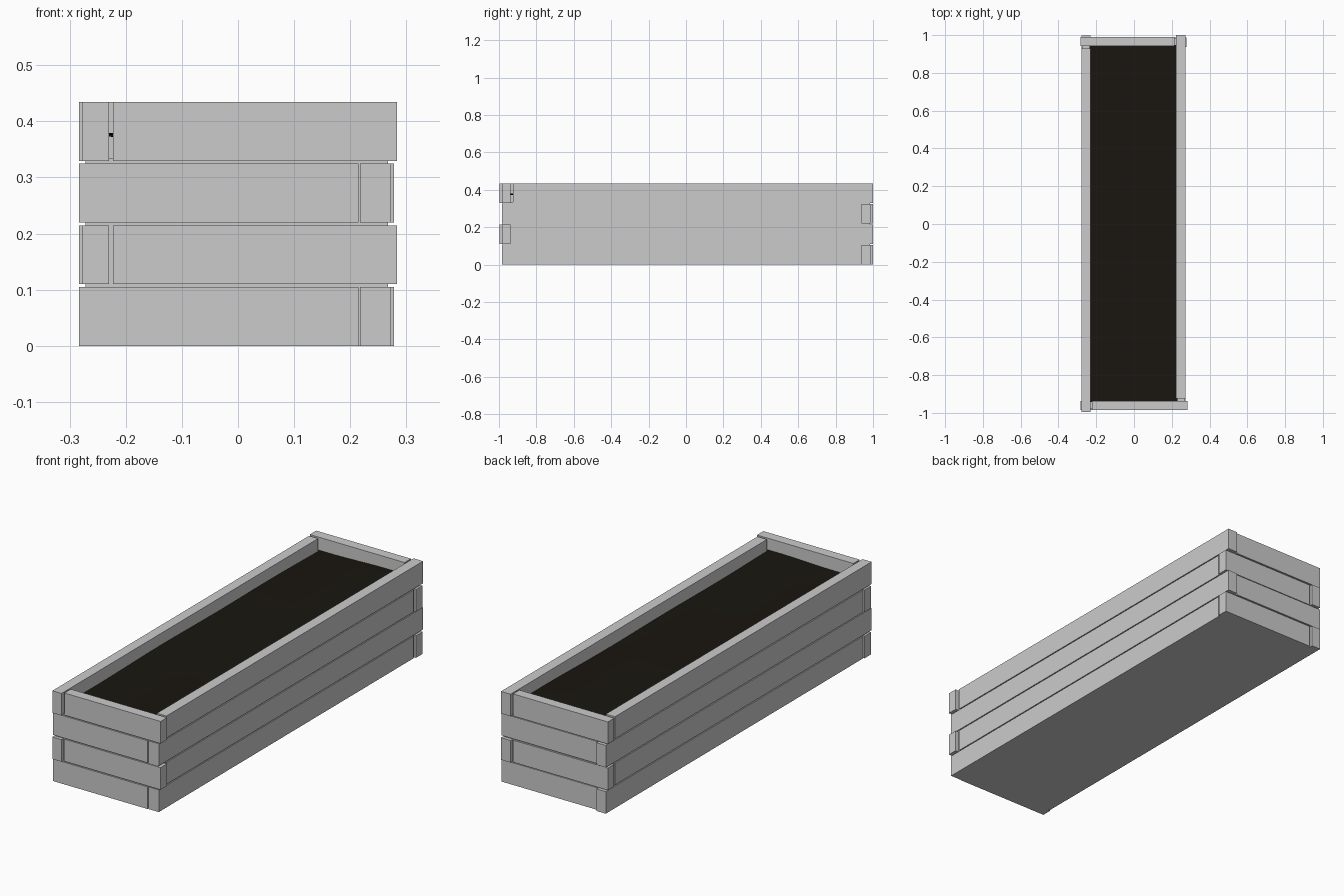
import bpy, bmesh, math

if "Cube" in bpy.data.objects:
    bpy.data.objects.remove(bpy.data.objects["Cube"])

def box(name, x0, x1, y0, y1, z0, z1):
    bm = bmesh.new()
    bmesh.ops.create_cube(bm, size=1)
    for v in bm.verts:
        v.co.x = x1 if v.co.x > 0 else x0
        v.co.y = y1 if v.co.y > 0 else y0
        v.co.z = z1 if v.co.z > 0 else z0
    return finish(name, bm)

def finish(name, bm):
    me = bpy.data.meshes.new(name)
    bm.to_mesh(me)
    bm.free()
    ob = bpy.data.objects.new(name, me)
    bpy.context.collection.objects.link(ob)
    return ob

# Planks per layer type: x0, x1, y0, y1 (overlap direction alternates)
EVEN = {
    "front_plank": (-0.283, 0.215, -0.985, -0.937),
    "right_plank": (0.217, 0.272, -0.983, 0.928),
    "back_plank": (-0.223, 0.278, 0.938, 0.988),
    "left_plank": (-0.278, -0.230, -0.930, 0.999),
}
ODD = {
    "front_plank": (-0.223, 0.283, -0.985, -0.937),
    "right_plank": (0.222, 0.272, -0.925, 1.000),
    "back_plank": (-0.283, 0.215, 0.943, 0.991),
    "left_plank": (-0.278, -0.230, -0.996, 0.930),
}

# Four courses of interlocking planks
PITCH, HEIGHT = 0.1097, 0.105
for i in range(4):
    for name, (x0, x1, y0, y1) in (ODD if i % 2 else EVEN).items():
        box(f"{name}_{i + 1}", x0, x1, y0, y1, i * PITCH, i * PITCH + HEIGHT)

# Inner liner seen through the gaps and from below
box("liner", -0.272, 0.267, -0.980, 0.983, 0, 0.335)

# Gently uneven soil surface
bm = bmesh.new()
bmesh.ops.create_grid(bm, x_segments=12, y_segments=40, size=1)
for v in bm.verts:
    x, y = v.co.x * 0.232 - 0.003, v.co.y * 0.945 + 0.003
    v.co = (x, y, 0.376 + 0.004 * math.sin(5 * y + 3 * x) * math.cos(9 * x + 2 * y))
soil = finish("soil", bm)
for p in soil.data.polygons:
    p.use_smooth = True
mat = bpy.data.materials.new("soil_dark")
mat.diffuse_color = (0.01, 0.008, 0.005, 1)
mat.use_nodes = True
mat.node_tree.nodes["Principled BSDF"].inputs["Base Color"].default_value = mat.diffuse_color
soil.data.materials.append(mat)
